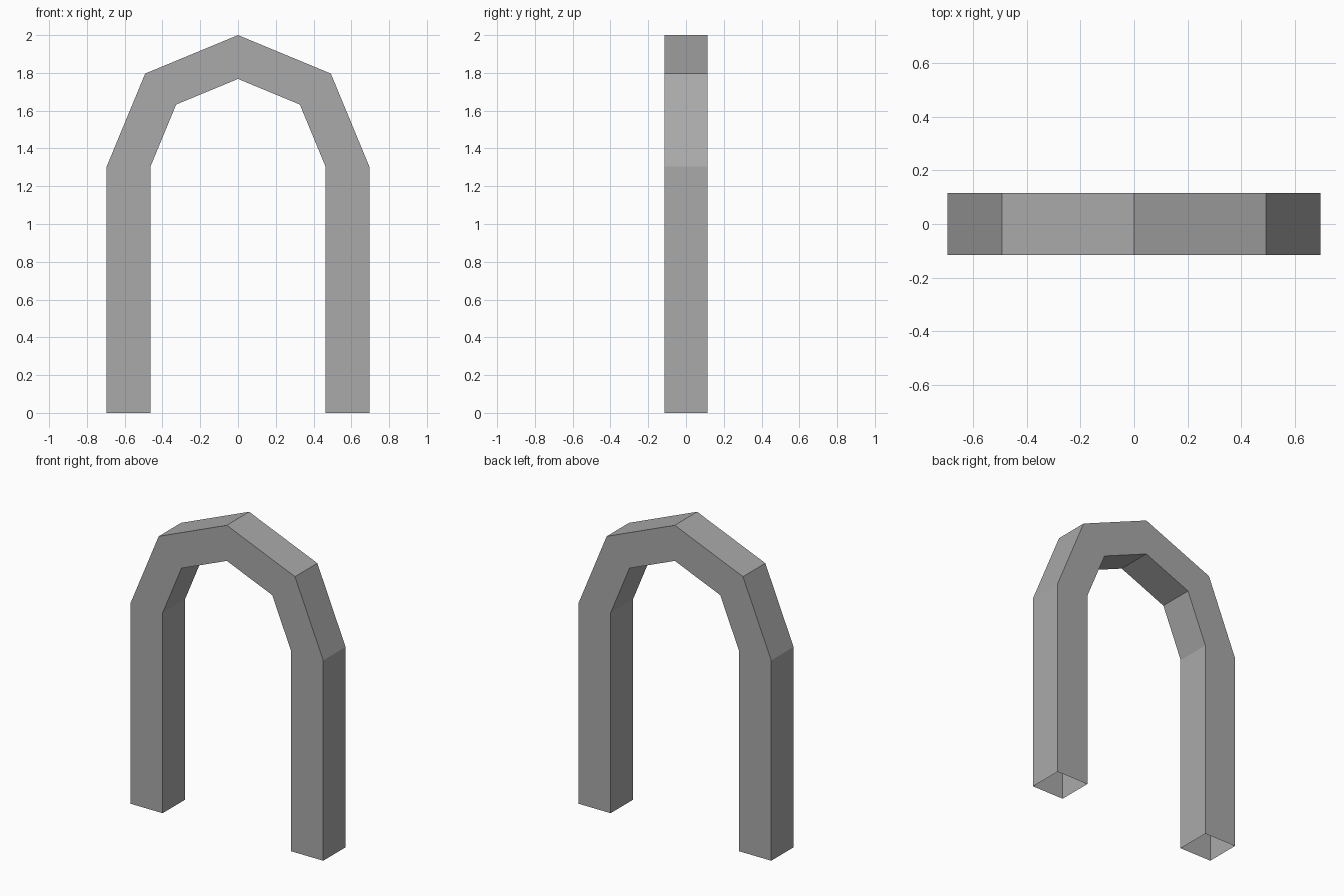
import bpy
import bmesh
from math import cos, sin, pi

cube = bpy.data.objects.get("Cube")
if cube:
    bpy.data.objects.remove(cube, do_unlink=True)

OUTER, INNER = 0.695, 0.463   # arch radii
HALF_DEPTH = 0.115
SPRING = 1.305                # height where the arch starts
SEGMENTS = 4

grey = bpy.data.materials.new("plain grey")
grey.use_nodes = True
colour = (0.4, 0.4, 0.4, 1)
grey.diffuse_color = colour
grey.node_tree.nodes["Principled BSDF"].inputs["Base Color"].default_value = colour

bm = bmesh.new()


def section(angle, height):
    """Rectangular cross-section of the arch at an angle around its centre."""
    corners = [(OUTER, -HALF_DEPTH), (OUTER, HALF_DEPTH),
               (INNER, HALF_DEPTH), (INNER, -HALF_DEPTH)]
    return [bm.verts.new((r * cos(angle), y, height + r * sin(angle)))
            for r, y in corners]


# Left foot, faceted half ring, right foot
rings = [section(0, 0)]
rings += [section(pi * i / SEGMENTS, SPRING) for i in range(SEGMENTS + 1)]
rings.append(section(pi, 0))

# Side walls only: the feet are open underneath
for a, b in zip(rings, rings[1:]):
    for i in range(4):
        j = (i + 1) % 4
        bm.faces.new((a[i], a[j], b[j], b[i]))
bmesh.ops.recalc_face_normals(bm, faces=bm.faces)

mesh = bpy.data.meshes.new("arch")
bm.to_mesh(mesh)
bm.free()
mesh.materials.append(grey)
arch = bpy.data.objects.new("arch", mesh)
bpy.context.collection.objects.link(arch)
